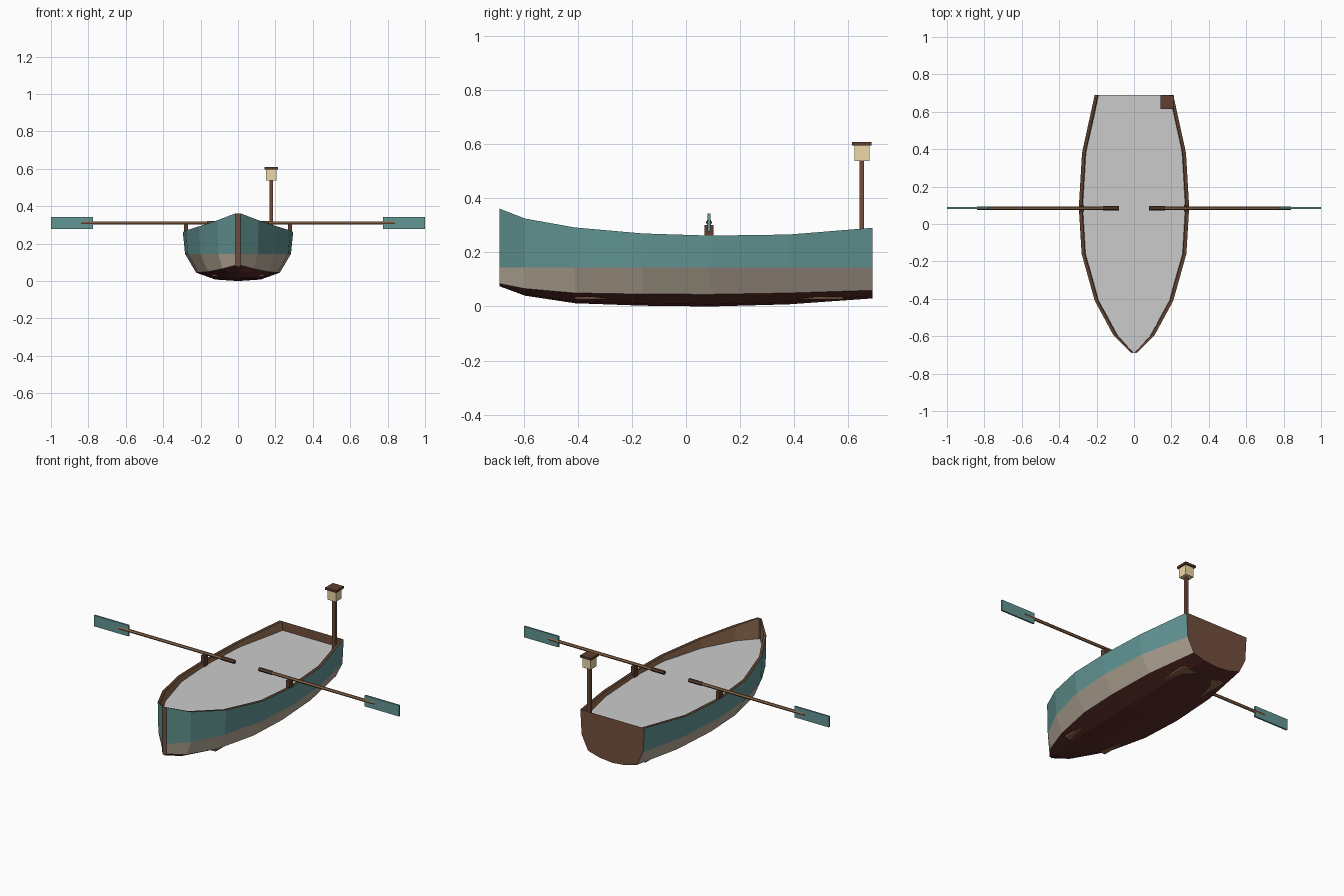
import bpy, bmesh, math
from mathutils import Matrix

if "Cube" in bpy.data.objects:
    bpy.data.objects.remove(bpy.data.objects["Cube"])


def material(name, r, g, b):
    m = bpy.data.materials.new(name)
    m.diffuse_color = (r, g, b, 1)
    m.use_nodes = True
    m.node_tree.nodes["Principled BSDF"].inputs["Base Color"].default_value = m.diffuse_color
    return m


teal = material("teal_paint", 0.122, 0.305, 0.296)
cream = material("cream_paint", 0.485, 0.413, 0.328)
red = material("dark_red_paint", 0.105, 0.026, 0.021)
wood = material("brown_wood", 0.171, 0.076, 0.045)
dark = material("dark_wood", 0.110, 0.050, 0.030)
tan = material("tan_wood", 0.290, 0.155, 0.080)
glow = material("lamp_panes", 0.85, 0.68, 0.38)


def finish(name, bm, mats):
    bmesh.ops.remove_doubles(bm, verts=bm.verts, dist=1e-5)
    mesh = bpy.data.meshes.new(name)
    bm.to_mesh(mesh)
    bm.free()
    for m in mats:
        mesh.materials.append(m)
    ob = bpy.data.objects.new(name, mesh)
    bpy.context.collection.objects.link(ob)
    return ob


def box(name, x, y, z, mat):
    bm = bmesh.new()
    size = (x[1] - x[0], y[1] - y[0], z[1] - z[0])
    mid = (sum(x) / 2, sum(y) / 2, sum(z) / 2)
    bmesh.ops.create_cube(bm, size=1, matrix=Matrix.Translation(mid) @ Matrix.Diagonal((*size, 1)))
    return finish(name, bm, [mat])


def rod(name, x0, x1, y, z, r, mat):
    bm = bmesh.new()
    bmesh.ops.create_cone(bm, cap_ends=True, segments=6, radius1=r, radius2=r, depth=abs(x1 - x0),
                          matrix=Matrix.Translation(((x0 + x1) / 2, y, z)) @ Matrix.Rotation(math.pi / 2, 4, 'Y'))
    return finish(name, bm, [mat])


# Hull stations: y, rim half width, rim z, chine z, bilge z, keel z
stations = [
    (-0.69, 0.013, 0.362, 0.085, 0.080, 0.075),
    (-0.595, 0.11, 0.325, 0.066, 0.046, 0.040),
    (-0.41, 0.21, 0.292, 0.050, 0.020, 0.012),
    (-0.16, 0.28, 0.270, 0.046, 0.011, 0.003),
    (0.09, 0.295, 0.262, 0.045, 0.008, 0.000),
    (0.38, 0.278, 0.266, 0.050, 0.017, 0.008),
    (0.69, 0.21, 0.291, 0.060, 0.039, 0.030),
]


def section(s, inset=0.0):
    y, w, rim, chine, bilge, keel = s
    w = max(w - inset, 0.004)
    k = (1, 1, 1, 1) if y < -0.68 else (1, 0.96, 0.76, 0.41)
    up = inset * 0.4
    zs = (rim, 0.145, chine + up, bilge + up)
    return [(w * a, y, z) for a, z in zip(k, zs)] + [(0, y, keel + up)]


def loft(name, rows, mats, bands, flip=False):
    bm = bmesh.new()
    for side in (1, -1):
        grid = [[bm.verts.new((side * x, y, z)) for x, y, z in r] for r in rows]
        for a, b in zip(grid, grid[1:]):
            for i, band in enumerate(bands):
                q = [a[i], a[i + 1], b[i + 1], b[i]]
                if (side > 0) == flip:
                    q.reverse()
                bm.faces.new(q).material_index = band
    return finish(name, bm, mats)


def end_cap(name, pts, mat, flip=False):
    bm = bmesh.new()
    ring = pts + [(-x, y, z) for x, y, z in reversed(pts[:-1])]
    if flip:
        ring.reverse()
    bm.faces.new([bm.verts.new(p) for p in ring])
    return finish(name, bm, [mat])


# Painted outer planking, inner lining and rim strip
outer = [section(s) for s in stations]
inner = [section(s, 0.018) for s in stations]
loft("hull_planking", outer, [teal, cream, red], (0, 1, 2, 2), flip=True)
loft("hull_lining", inner, [tan], (0, 0, 0, 0))
loft("gunwale", [[o[0], i[0]] for o, i in zip(outer, inner)], [dark], (0,))

# Bow stem and transom
end_cap("bow_stem", outer[0], wood, flip=True)
end_cap("transom", outer[-1], wood)

# Flat grey cover inside the rim
bm = bmesh.new()
edge = [(max(s[1] - 0.021, 0.003), s[0], 0.238) for s in stations]
edge[-1] = (0.198, 0.689, 0.238)
verts = [bm.verts.new(p) for p in edge] + [bm.verts.new((-x, y, z)) for x, y, z in reversed(edge)]
bm.faces.new(verts)
finish("inner_cover", bm, [])

# Floor boards whose corners just break through the bottom
box("floor_boards", (-0.14, 0.14), (-0.41, 0.58), (0.027, 0.036), tan)

# Oars with handles, blades and locks
OY, OZ = 0.085, 0.311
for side, label in ((1, "right"), (-1, "left")):
    def span(a, b):
        return tuple(sorted((side * a, side * b)))
    rod(label + "_oar_shaft", *span(0.10, 0.84), OY, OZ, 0.009, tan)
    rod(label + "_oar_handle", *span(0.08, 0.165), OY, OZ, 0.0115, dark)
    box(label + "_oar_blade", span(0.775, 1.0), (OY - 0.005, OY + 0.005), (0.278, 0.343), teal)
    box(label + "_oar_lock", span(0.267, 0.290), (OY - 0.017, OY + 0.017), (0.235, 0.301), dark)

# Stern lamp on a post
LX, LY = 0.178, 0.65


def lamp_box(name, h, z0, z1, mat):
    return box(name, (LX - h, LX + h), (LY - h, LY + h), (z0, z1), mat)


lamp_box("lamp_post", 0.009, 0.16, 0.54, wood)
lamp_box("lamp_body", 0.0275, 0.537, 0.597, glow)
lamp_box("lamp_roof", 0.036, 0.596, 0.609, dark)
